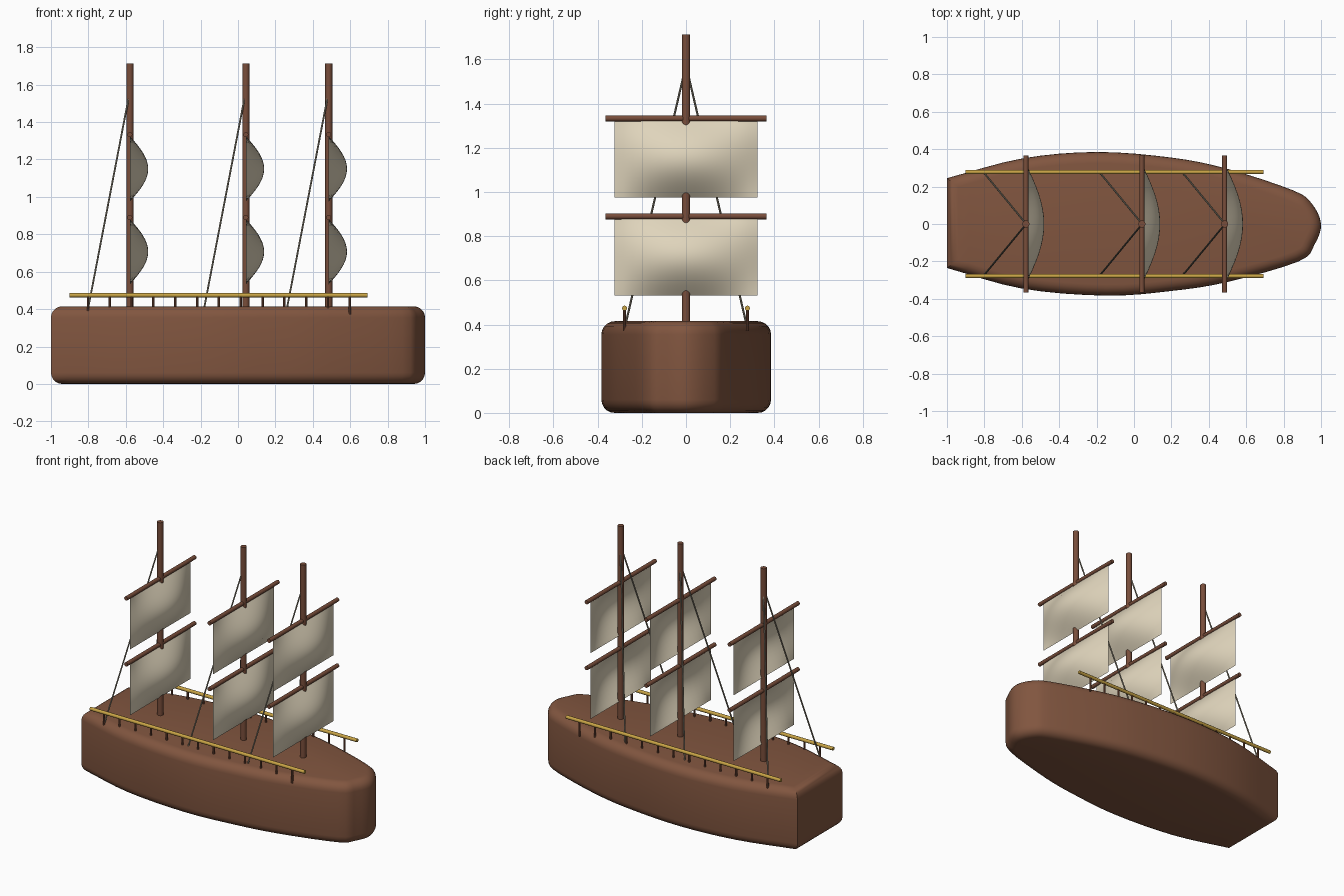
import bpy, bmesh, math
from mathutils import Vector

cube = bpy.data.objects.get("Cube")
if cube:
    bpy.data.objects.remove(cube, do_unlink=True)


def material(name, rgb):
    m = bpy.data.materials.new(name)
    m.use_nodes = True
    m.diffuse_color = (*rgb, 1)
    m.node_tree.nodes["Principled BSDF"].inputs["Base Color"].default_value = (*rgb, 1)
    return m


HULL = material("hull brown", (0.22, 0.092, 0.05))
SPAR = material("spar brown", (0.19, 0.075, 0.043))
CANVAS = material("cream canvas", (0.74, 0.66, 0.50))
GOLD = material("rail gold", (0.58, 0.37, 0.06))
ROPE = material("rope grey", (0.28, 0.25, 0.19))


def make_object(name, bm, mat, angle=35):
    mesh = bpy.data.meshes.new(name)
    bm.to_mesh(mesh)
    bm.free()
    mesh.materials.append(mat)
    obj = bpy.data.objects.new(name, mesh)
    bpy.context.collection.objects.link(obj)
    bpy.ops.object.select_all(action='DESELECT')
    obj.select_set(True)
    bpy.context.view_layer.objects.active = obj
    bpy.ops.object.shade_smooth_by_angle(angle=math.radians(angle))
    return obj


def rod(name, start, end, radius, mat, sides=12):
    """Round bar between two points."""
    a, b = Vector(start), Vector(end)
    bm = bmesh.new()
    bmesh.ops.create_cone(bm, cap_ends=True, segments=sides, radius1=radius,
                          radius2=radius, depth=(b - a).length)
    bm.transform((b - a).to_track_quat('Z', 'Y').to_matrix().to_4x4())
    bmesh.ops.translate(bm, verts=bm.verts, vec=(a + b) / 2)
    return make_object(name, bm, mat)


def spline(points, steps=4):
    """Smooth open path through the points."""
    p = [Vector(q) for q in points]
    p = [2 * p[0] - p[1]] + p + [2 * p[-1] - p[-2]]
    path = []
    for a, b, c, d in zip(p, p[1:], p[2:], p[3:]):
        for i in range(steps):
            t = i / steps
            path.append(0.5 * (2 * b + (c - a) * t + (2 * a - 5 * b + 4 * c - d) * t ** 2
                               + (3 * b - a - 3 * c + d) * t ** 3))
    return path + [p[-2]]


# Hull: deck outline extruded up, with rounded upper and lower rims
HULL_TOP = 0.415
port = [(-1, 0.245), (-0.6, 0.35), (-0.2, 0.385), (0.2, 0.355), (0.5, 0.295), (0.85, 0.18)]
bow = [(0.95, 0.11), (1, 0), (0.965, -0.11)]
starboard = [(0.88, -0.2), (0.5, -0.31), (0.2, -0.358), (-0.15, -0.383), (-0.6, -0.345), (-1, -0.235)]
bm = bmesh.new()
base = bm.faces.new([bm.verts.new((q.x, q.y, 0)) for q in spline(port + bow + starboard)])
raised = bmesh.ops.extrude_face_region(bm, geom=[base])
bmesh.ops.translate(bm, vec=(0, 0, HULL_TOP),
                    verts=[g for g in raised["geom"] if isinstance(g, bmesh.types.BMVert)])
if len(bm.faces) and not any(f.normal.z < -0.9 for f in bm.faces):
    bm.faces.new([v for v in bm.verts if v.co.z == 0])
bmesh.ops.recalc_face_normals(bm, faces=bm.faces)
rims = [e for e in bm.edges if abs(e.verts[0].co.z - e.verts[1].co.z) < 0.001]
bmesh.ops.bevel(bm, geom=rims, offset=0.06, segments=5, profile=0.5, affect='EDGES')
bmesh.ops.recalc_face_normals(bm, faces=bm.faces)
make_object("hull", bm, HULL)


def sail(name, x, bottom, height=0.35, half=0.323, bulge=0.098, n=16):
    """Square canvas billowing towards the bow."""
    bm = bmesh.new()
    bmesh.ops.create_grid(bm, x_segments=n, y_segments=n, size=1)
    for v in bm.verts:
        s, t = v.co.x, v.co.y
        swell = math.cos(s * math.pi / 2) * math.cos(t * math.pi / 2)
        v.co = (x + bulge * swell, s * half, bottom + height * (t + 1) / 2)
    return make_object(name, bm, CANVAS, 60)


# Masts, each with two yards, two sails and a pair of stays
for mast, x in (("aft", -0.578), ("main", 0.042), ("fore", 0.485)):
    rod(mast + "_mast", (x, 0, 0.38), (x, 0, 1.712), 0.019, SPAR, 16)
    for level, z in (("lower", 0.89), ("upper", 1.333)):
        rod(f"{mast}_{level}_yard", (x, -0.365, z), (x, 0.365, z), 0.0135, SPAR)
        sail(f"{mast}_{level}_sail", x, z - 0.358)
    for side, s in (("left", 1), ("right", -1)):
        rod(f"{mast}_{side}_stay", (x - 0.005, 0.008 * s, 1.54),
            (x - 0.225, 0.275 * s, 0.395), 0.0048, ROPE, 8)

# Deck railings on small posts
for side, s in (("left", 1), ("right", -1)):
    y = 0.278 * s
    rod(side + "_rail", (-0.902, y, 0.474), (0.693, y, 0.474), 0.0115, GOLD)
    for i in range(13):
        px = -0.802 + i * 1.4 / 12
        rod(f"{side}_rail_post_{i + 1}", (px, y, 0.37), (px, y, 0.474), 0.0065, SPAR, 8)
